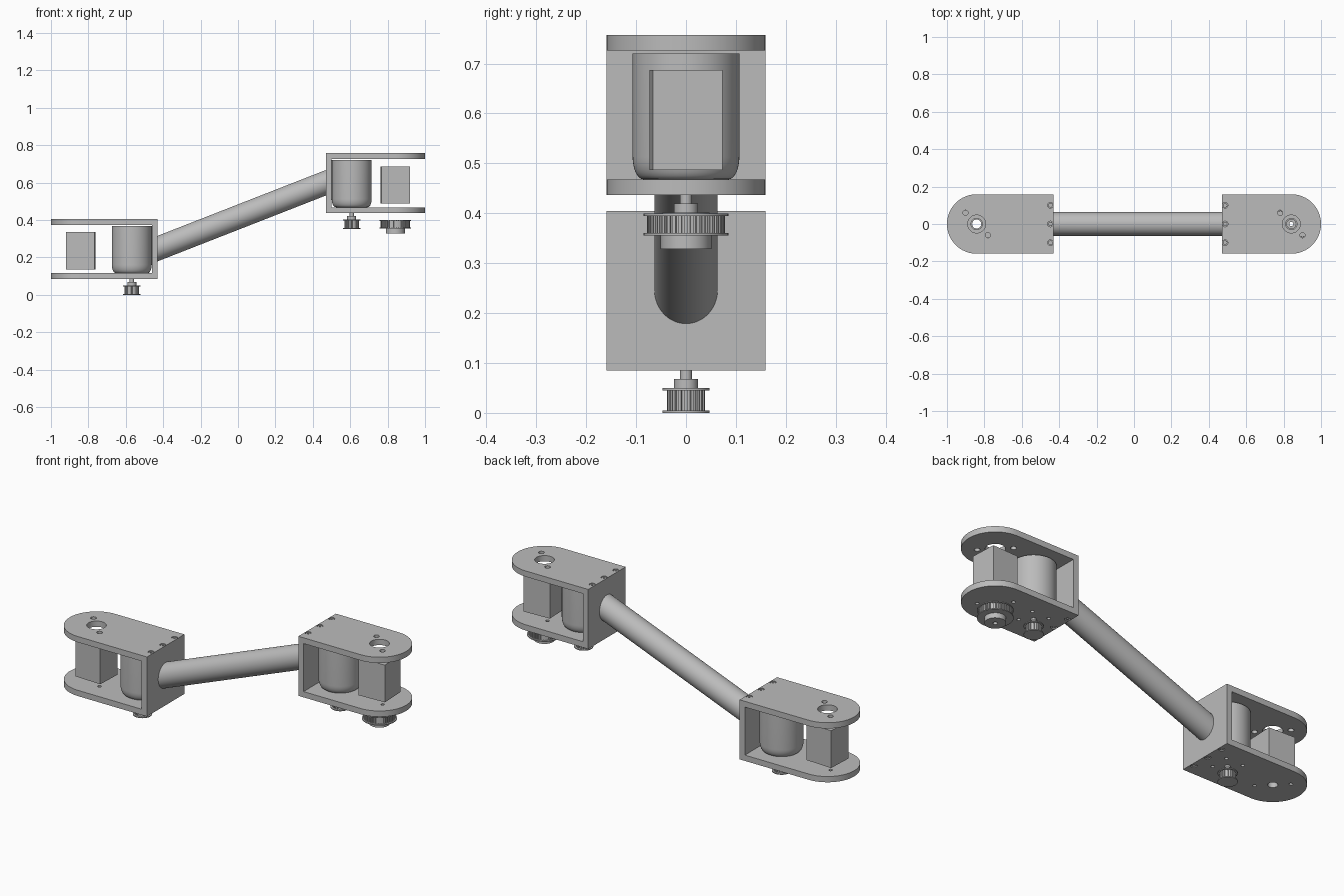
import bpy, bmesh, math

cube = bpy.data.objects.get("Cube")
if cube:
    bpy.data.objects.remove(cube, do_unlink=True)

GREY = bpy.data.materials.new("machined_grey")
GREY.use_nodes = True
GREY.diffuse_color = (0.5, 0.5, 0.5, 1)
GREY.node_tree.nodes["Principled BSDF"].inputs["Base Color"].default_value = (0.5, 0.5, 0.5, 1)


def finish(bm, name, loc):
    bmesh.ops.remove_doubles(bm, verts=bm.verts, dist=1e-5)
    bmesh.ops.recalc_face_normals(bm, faces=bm.faces)
    mesh = bpy.data.meshes.new(name)
    bm.to_mesh(mesh)
    bm.free()
    mesh.materials.append(GREY)
    ob = bpy.data.objects.new(name, mesh)
    ob.location = loc
    bpy.context.collection.objects.link(ob)
    return ob


def smooth(ob):
    bpy.ops.object.select_all(action='DESELECT')
    ob.select_set(True)
    bpy.context.view_layer.objects.active = ob
    bpy.ops.object.shade_smooth_by_angle(angle=math.radians(30))
    return ob


def add_prism(bm, points, z0, z1):
    low, high = ([bm.verts.new((x, y, z)) for x, y in points] for z in (z0, z1))
    bm.faces.new(low)
    bm.faces.new(high)
    n = len(points)
    for i in range(n):
        j = (i + 1) % n
        bm.faces.new((low[i], low[j], high[j], high[i]))


def prism(name, points, z0, z1, loc=(0, 0, 0)):
    bm = bmesh.new()
    add_prism(bm, points, z0, z1)
    return finish(bm, name, loc)


def rect(x0, x1, y0, y1):
    return [(x0, y0), (x1, y0), (x1, y1), (x0, y1)]


def disc(r, n=32):
    return [(r * math.cos(math.tau * i / n), r * math.sin(math.tau * i / n)) for i in range(n)]


def lathe(name, profile, loc, n=48):
    bm = bmesh.new()
    verts = [bm.verts.new((r, 0, z)) for r, z in profile]
    edges = [bm.edges.new(pair) for pair in zip(verts, verts[1:])]
    bmesh.ops.spin(bm, geom=verts + edges, cent=(0, 0, 0), axis=(0, 0, 1),
                   angle=math.tau, steps=n)
    return smooth(finish(bm, name, loc))


def cut(ob, cutter):
    cutter.hide_render = True
    mod = ob.modifiers.new("cut", 'BOOLEAN')
    mod.operation = 'DIFFERENCE'
    mod.solver = 'EXACT'
    mod.object = cutter
    bpy.context.view_layer.objects.active = ob
    bpy.ops.object.modifier_apply(modifier=mod.name)
    bpy.data.objects.remove(cutter, do_unlink=True)


def drill(ob, x, y, r, z0, z1):
    cut(ob, prism("drill", disc(r), z0, z1, (x, y, 0)))


def teeth(name, count, r0, r1, z0, z1, loc):
    bm = bmesh.new()
    step = math.tau / count
    for i in range(count):
        ring = [(r0, -.3), (r1, -.26), (r1, .26), (r0, .3)]
        add_prism(bm, [(r * math.cos((i + k) * step), r * math.sin((i + k) * step))
                       for r, k in ring], z0, z1)
    return finish(bm, name, loc)


HALF, HEIGHT, PLATE = 0.159, 0.32, 0.031
SCREWS = ((-.06, .06), (.06, -.06))


def joint(side, s, wall, motor_x, base):
    pivot = s * (1 - HALF)
    top = base + HEIGHT

    # Bracket: round-ended block hollowed into two plates and a wall
    arc = [(pivot + s * HALF * math.cos(a), HALF * math.sin(a))
           for a in (math.pi * (i / 32 - .5) for i in range(33))]
    bracket = prism(side + "_bracket", [(wall, -HALF)] + arc + [(wall, HALF)], base, top)
    inner = sorted((wall + s * PLATE, s * 1.2))
    cut(bracket, prism("hollow", rect(*inner, -1, 1), base + PLATE, top - PLATE))

    # Pivot and fixing holes
    drill(bracket, pivot, 0, .048, top - .1, top + .1)
    drill(bracket, pivot, 0, .024, base - .1, base + .1)
    for dx, dy in SCREWS:
        drill(bracket, pivot + dx, dy, .014, top - .1, top + .1)
        drill(bracket, pivot + dx, dy, .009, base - .04, base + .04)
    for y in (-.1, 0, .1):
        for z in (base, top):
            drill(bracket, wall + s * .017, y, .015, z - .012, z + .012)
    for k in range(4):
        a = math.pi * (k / 2 + .25)
        drill(bracket, motor_x + .07 * math.cos(a), .07 * math.sin(a), .009,
              base - .04, base + .026)
    smooth(bracket)

    # Screw heads sunk in the counterbores
    for y in (-.1, 0, .1):
        for z, d in ((base, 1), (top, -1)):
            lathe(side + "_wall_screw", [(0, d * .009), (.005, d * .009), (.005, d * .003),
                  (.012, d * .003), (.012, d * .013)], (wall + s * .017, y, z), 20)

    # Gearbox block, turned slightly, with a through bore
    block = prism(side + "_gearbox", rect(-.076, .076, -.07, .07), base + .05, base + .25)
    for v in block.data.vertices:
        a = s * math.radians(2.5)
        x, y, z = v.co
        v.co = (pivot + x * math.cos(a) - y * math.sin(a),
                x * math.sin(a) + y * math.cos(a), z)
    drill(block, pivot, 0, .03, base, top)
    smooth(block)

    # Motor can with rounded lower edge
    foot = [(.085 + .022 * math.sin(a), .045 - .045 * math.cos(a))
            for a in (math.pi / 2 * i / 8 for i in range(9))]
    lathe(side + "_motor", [(0, 0)] + foot + [(.107, .252), (0, .252)],
          (motor_x, 0, base + PLATE), 64)

    # Motor shaft and small toothed pulley
    spot = (motor_x, 0, base - .085)
    lathe(side + "_drive_pulley", [(0, 0), (.047, 0), (.047, .005), (.033, .005),
          (.033, .045), (.047, .045), (.047, .05), (.024, .05), (.024, .068),
          (.012, .068), (.012, .09), (0, .09)], spot)
    teeth(side + "_drive_teeth", 18, .031, .038, .004, .046, spot)
    return pivot


joint("right", -1, -.43, -.568, .085)
pivot = joint("left", 1, .47, .608, .437)

# Large driven pulley with hub and bore
spot = (pivot, 0, .328)
lathe("driven_pulley", [(.011, 0), (.051, 0), (.051, .027), (.085, .027), (.085, .032),
      (.072, .032), (.072, .067), (.085, .067), (.085, .072), (.011, .072), (.011, 0)], spot)
teeth("driven_teeth", 40, .07, .078, .031, .068, spot)

# Slanted tube, its ends cut flush with the bracket walls
SLOPE = .352 / .9
bm = bmesh.new()
add_prism(bm, disc(.0635, 64), -.431, .471)
for v in bm.verts:
    a, b, x = v.co
    v.co = (x, a, b * math.hypot(1, SLOPE) + .247 + SLOPE * (x + .43))
smooth(finish(bm, "link_tube", (0, 0, 0)))
